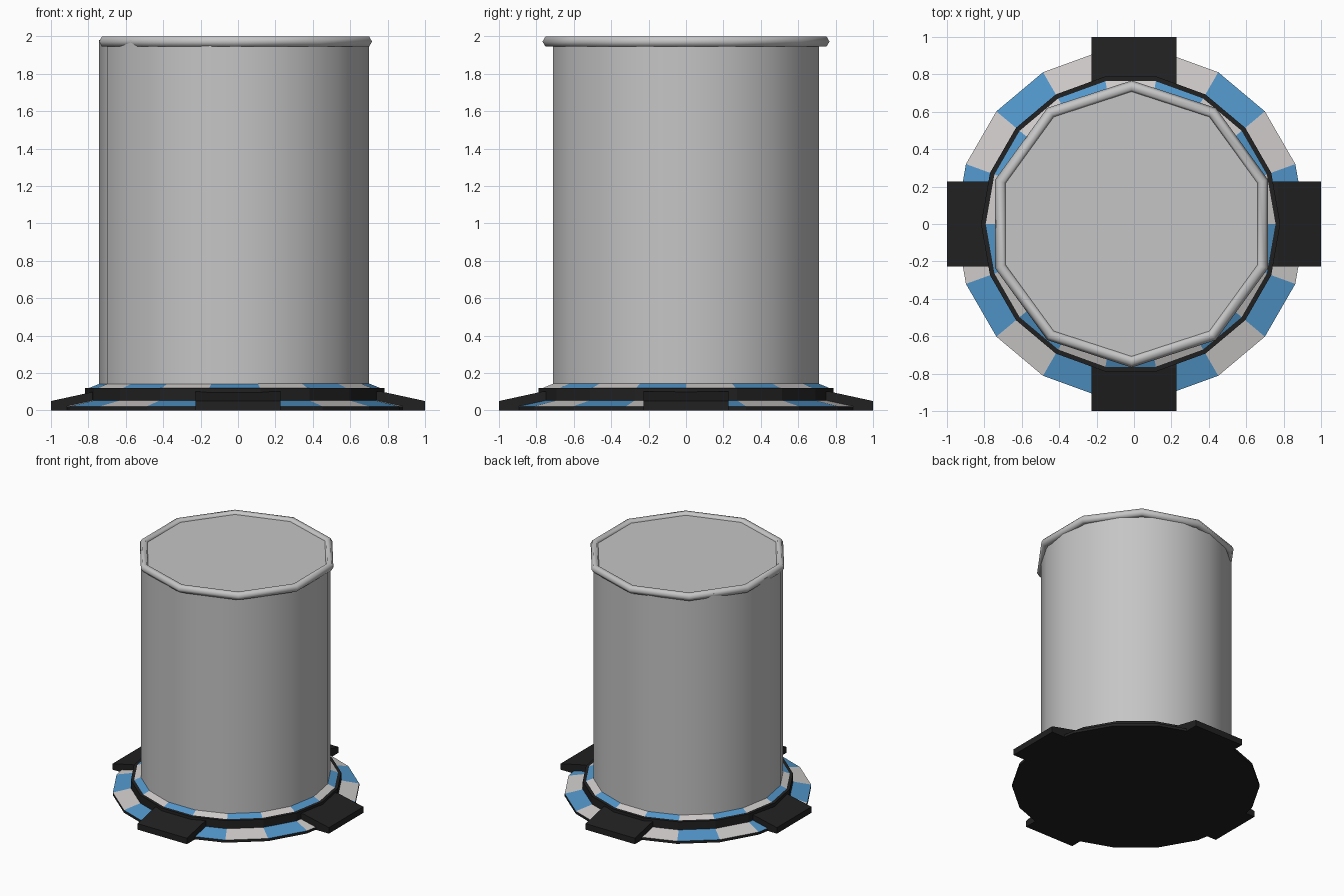
import bpy, bmesh, math

if "Cube" in bpy.data.objects:
    bpy.data.objects.remove(bpy.data.objects["Cube"])

CX = -0.018          # round parts sit slightly off the pads' centre


def material(name, rgb):
    m = bpy.data.materials.new(name)
    m.diffuse_color = (*rgb, 1)
    m.use_nodes = True
    m.node_tree.nodes["Principled BSDF"].inputs["Base Color"].default_value = m.diffuse_color
    return m


GREY = material("light grey", (0.56, 0.56, 0.56))
WHITE = material("off white", (0.63, 0.60, 0.60))
BLUE = material("sky blue", (0.085, 0.31, 0.60))
BLACK = material("black", (0.015, 0.015, 0.015))


def make(name, bm, mats, smooth=False):
    bmesh.ops.recalc_face_normals(bm, faces=bm.faces)
    mesh = bpy.data.meshes.new(name)
    bm.to_mesh(mesh)
    bm.free()
    for m in mats:
        mesh.materials.append(m)
    ob = bpy.data.objects.new(name, mesh)
    bpy.context.collection.objects.link(ob)
    if smooth:
        bpy.ops.object.select_all(action='DESELECT')
        ob.select_set(True)
        bpy.context.view_layer.objects.active = ob
        bpy.ops.object.shade_smooth_by_angle(angle=math.radians(30))
    return ob


def lathe(name, profile, sides, mats, rule=lambda band, sector: 0,
          start=0.0, closed=False, smooth=False, cx=CX):
    """Turn (radius, z) points around z; open profiles get flat end caps."""
    bm = bmesh.new()
    rings = []
    for r, z in profile:
        angles = [start + math.tau * i / sides for i in range(sides)]
        rings.append([bm.verts.new((cx + r * math.cos(a), r * math.sin(a), z)) for a in angles])
    for b in range(len(rings) if closed else len(rings) - 1):
        lo, hi = rings[b], rings[(b + 1) % len(rings)]
        for i in range(sides):
            j = (i + 1) % sides
            f = bm.faces.new((lo[i], lo[j], hi[j], hi[i]))
            f.material_index = rule(b, i)
    if not closed:
        bm.faces.new(rings[0])
        bm.faces.new(rings[-1])
    return make(name, bm, mats, smooth)


# Main drum
lathe("drum", [(0.722, 0.13), (0.722, 1.98)], 18, [GREY], smooth=True, cx=-0.021)

# Ten-sided tubular rim with a hexagonal section
tube = [(0.735 + 0.032 * math.cos(k * math.pi / 3),
         1.972 + 0.032 * math.sin(k * math.pi / 3)) for k in range(6)]
lathe("top_rim", tube, 10, [GREY], start=math.pi / 2, closed=True, cx=-0.013).data.shade_smooth()


# Stepped base: two striped slopes with opposite checks, black elsewhere
def base_colour(band, sector):
    if band == 1:
        return 1 + sector % 2
    if band == 4:
        return 2 - sector % 2
    return 0


lathe("striped_base",
      [(0.937, 0), (0.937, 0.022), (0.80, 0.053), (0.80, 0.12), (0.775, 0.121), (0.715, 0.145)],
      18, [BLACK, BLUE, WHITE], base_colour)

# Four sloped outrigger pads
for n, side in enumerate(("right", "back", "left", "front")):
    bm = bmesh.new()
    outline = [(1, 0), (1, 0.05), (0.77, 0.1), (0.74, 0.1), (0.74, 0)]
    a = n * math.pi / 2
    c, s = round(math.cos(a)), round(math.sin(a))
    ends = [[bm.verts.new((c * x - s * w, s * x + c * w, z)) for x, z in outline]
            for w in (-0.228, 0.228)]
    for e in ends:
        bm.faces.new(e)
    for i in range(5):
        j = (i + 1) % 5
        bm.faces.new((ends[0][i], ends[0][j], ends[1][j], ends[1][i]))
    make(side + "_pad", bm, [BLACK])
